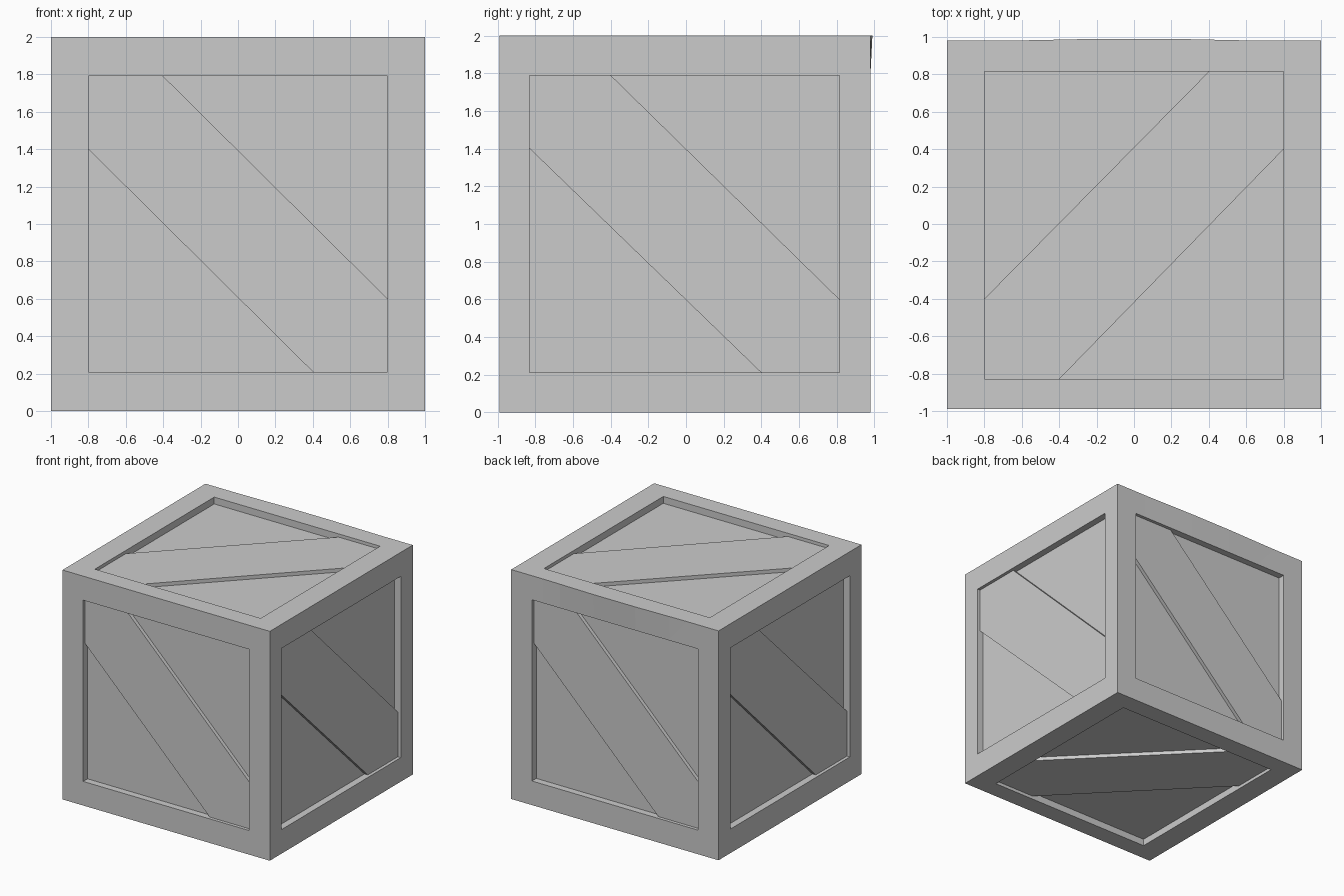
import bpy, bmesh
from mathutils import Vector

if "Cube" in bpy.data.objects:
    bpy.data.objects.remove(bpy.data.objects["Cube"])

# Outer limits and panel opening limits per axis
OUT = [(-1.0, 1.0), (-0.99, 0.98), (0.0, 2.0)]
OPEN = [(-0.8, 0.8), (-0.83, 0.815), (0.21, 1.79)]
MID = (0.0, 0.0, 1.0)
PANEL, BRACE = 0.06, 0.028


def finish(name, bm):
    bmesh.ops.recalc_face_normals(bm, faces=bm.faces[:])
    mesh = bpy.data.meshes.new(name)
    bm.to_mesh(mesh)
    bm.free()
    obj = bpy.data.objects.new(name, mesh)
    bpy.context.collection.objects.link(obj)
    return obj


def prism(name, near, far):
    bm = bmesh.new()
    a = [bm.verts.new(p) for p in near]
    b = [bm.verts.new(p) for p in far]
    bm.faces.new(a)
    bm.faces.new(b)
    n = len(a)
    for i in range(n):
        j = (i + 1) % n
        bm.faces.new((a[i], a[j], b[j], b[i]))
    return finish(name, bm)


# Crate body: cube with each face inset to a frame and sunk to a panel
bm = bmesh.new()
bmesh.ops.create_cube(bm, size=2)
panels = bm.faces[:]
bmesh.ops.inset_individual(bm, faces=panels, thickness=0.2, depth=0)
for v in bm.verts:
    for k in range(3):
        limits = OUT if abs(v.co[k]) > 0.9 else OPEN
        v.co[k] = limits[k][v.co[k] > 0]
bm.normal_update()
bmesh.ops.inset_individual(bm, faces=panels, thickness=0, depth=-PANEL)
finish("crate_body", bm)


# Diagonal brace on every panel, from the (-u, +v) corner to the (+u, -v) corner
def brace(name, n, side, flip):
    u, v = [k for k in range(3) if k != n]
    u0, u1 = OPEN[u][::-1] if flip else OPEN[u]
    v0, v1 = OPEN[v]
    w = -0.4 if flip else 0.4
    m = MID[v]
    outline = [(u0, m + 0.4), (u0, v1), (-w, v1),
               (u1, m - 0.4), (u1, v0), (w, v0)]

    def ring(depth):
        pts = []
        for a, b in outline:
            p = Vector((0, 0, 0))
            p[u], p[v] = a, b
            p[n] = OUT[n][side] + (-depth if side else depth)
            pts.append(p)
        return pts

    prism(name, ring(BRACE), ring(PANEL + 0.002))


brace("front_brace", 1, 0, False)
brace("back_brace", 1, 1, True)
brace("right_brace", 0, 1, False)
brace("left_brace", 0, 0, True)
brace("top_brace", 2, 1, True)
brace("bottom_brace", 2, 0, False)

# Slight outward bow along the top of the back rail
bow = [(-0.7, 0.98), (-0.53, 0.983), (-0.2, 0.99), (0.2, 0.99), (0.53, 0.983), (0.7, 0.98)]
top = [(x, y, 2.0) for x, y in bow] + [(0.7, 0.975, 2.0), (-0.7, 0.975, 2.0)]
low = [(x, 0.98, 1.8) for x, y in bow] + [(0.7, 0.975, 1.8), (-0.7, 0.975, 1.8)]
prism("back_rail_bow", top, low)
